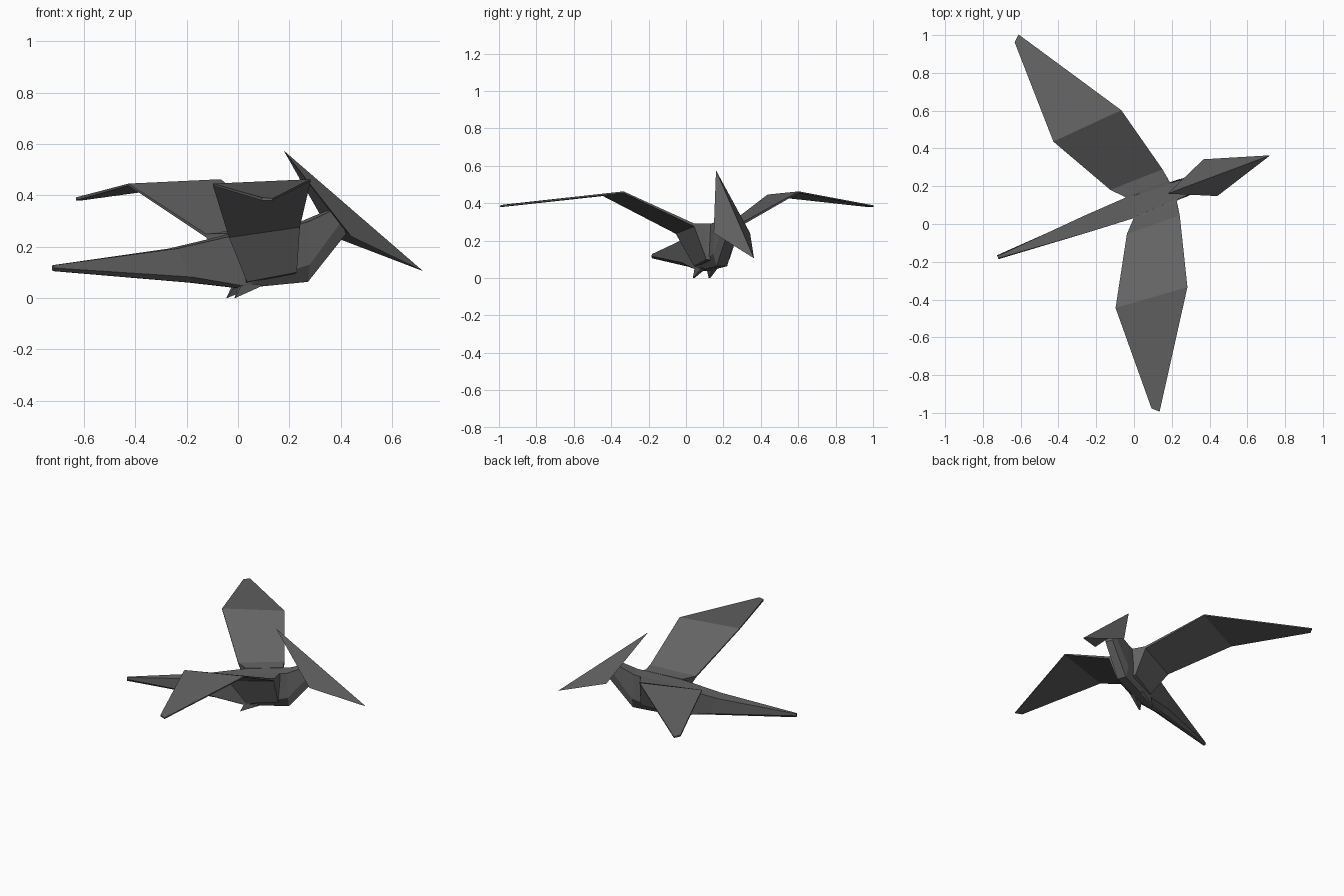
import bpy, bmesh, math
from mathutils import Matrix

# Local frame: x along the body, y across it, turned into the flying direction
FRAME = Matrix.Translation((0, 0.094, 0)) @ Matrix.Rotation(math.radians(20.5), 4, 'Z')
grey = bpy.data.materials.new("slate_grey")
grey.diffuse_color = (0.125, 0.125, 0.125, 1)


def make(name, verts, faces):
    bm = bmesh.new()
    vs = [bm.verts.new(FRAME @ Matrix.Translation(v).to_translation()) for v in verts]
    for f in faces:
        bm.faces.new([vs[i] for i in f])
    bmesh.ops.recalc_face_normals(bm, faces=bm.faces)
    mesh = bpy.data.meshes.new(name)
    bm.to_mesh(mesh)
    bm.free()
    mesh.materials.append(grey)
    obj = bpy.data.objects.new(name, mesh)
    bpy.context.collection.objects.link(obj)
    return obj


def loft(name, rings):
    """Closed skin through rings with equal point counts."""
    n = len(rings[0])
    faces = [(k * n + i, k * n + (i + 1) % n, (k + 1) * n + (i + 1) % n, (k + 1) * n + i)
             for k in range(len(rings) - 1) for i in range(n)]
    last = (len(rings) - 1) * n
    faces += [tuple(range(n)), tuple(range(last, last + n))]
    return make(name, [p for r in rings for p in r], faces)


# Body, tail and neck: (x, half width, z) for top, side and bottom edges
sections = [
    ((-0.77, 0.006, 0.128), (-0.77, 0.011, 0.117), (-0.77, 0.006, 0.105)),
    ((-0.27, 0.045, 0.193), (-0.21, 0.045, 0.082), (-0.20, 0.012, 0.060)),
    ((0.00, 0.060, 0.252), (0.00, 0.052, 0.048), (0.01, 0.025, 0.038)),
    ((0.27, 0.045, 0.295), (0.28, 0.050, 0.130), (0.28, 0.030, 0.063)),
    ((0.39, 0.028, 0.345), (0.42, 0.032, 0.300), (0.44, 0.025, 0.250)),
]
loft("body", [[(x, w, z) for x, w, z in s] + [(x, -w, z) for x, w, z in reversed(s)]
              for s in sections])

# Head: long crested wedge from crest to beak
make("head",
     [(0.19, 0, 0.575), (0.77, 0, 0.105), (0.432, 0.104, 0.24), (0.432, -0.104, 0.24),
      (0.42, 0, 0.29)],
     [(0, 3, 1), (0, 1, 2), (0, 2, 4), (0, 4, 3), (1, 4, 2), (1, 3, 4)])

for side, label in ((1, "left"), (-1, "right")):
    # Wing rings: front top, back top, back bottom, front bottom
    wing = [
        [(0.23, 0.045, 0.290), (-0.02, 0.055, 0.252), (0.015, 0.045, 0.058), (0.22, 0.045, 0.095)],
        [(0.22, 0.060, 0.290), (-0.03, 0.065, 0.252), (0.015, 0.060, 0.063), (0.22, 0.066, 0.100)],
        [(0.21, 0.130, 0.290), (-0.087, 0.125, 0.250), (-0.085, 0.127, 0.236), (0.208, 0.132, 0.276)],
        [(0.115, 0.50, 0.463), (-0.28, 0.470, 0.446), (-0.28, 0.470, 0.438), (0.115, 0.50, 0.455)],
        [(-0.254, 1.066, 0.388), (-0.288, 1.035, 0.392), (-0.288, 1.035, 0.380), (-0.254, 1.066, 0.380)],
    ]
    loft(label + "_wing", [[(x, side * y, z) for x, y, z in r] for r in wing])

    # Small tucked foot
    foot = [(0.0, 0.050, 0.06), (0.0, 0.015, 0.06), (0.09, 0.020, 0.05), (0.09, 0.045, 0.05),
            (-0.03, 0.050, 0.0), (-0.03, 0.040, 0.0)]
    make(label + "_foot", [(x, side * y, z) for x, y, z in foot],
         [(0, 1, 2, 3), (0, 4, 5, 1), (1, 5, 2), (2, 5, 4, 3), (3, 4, 0)])
